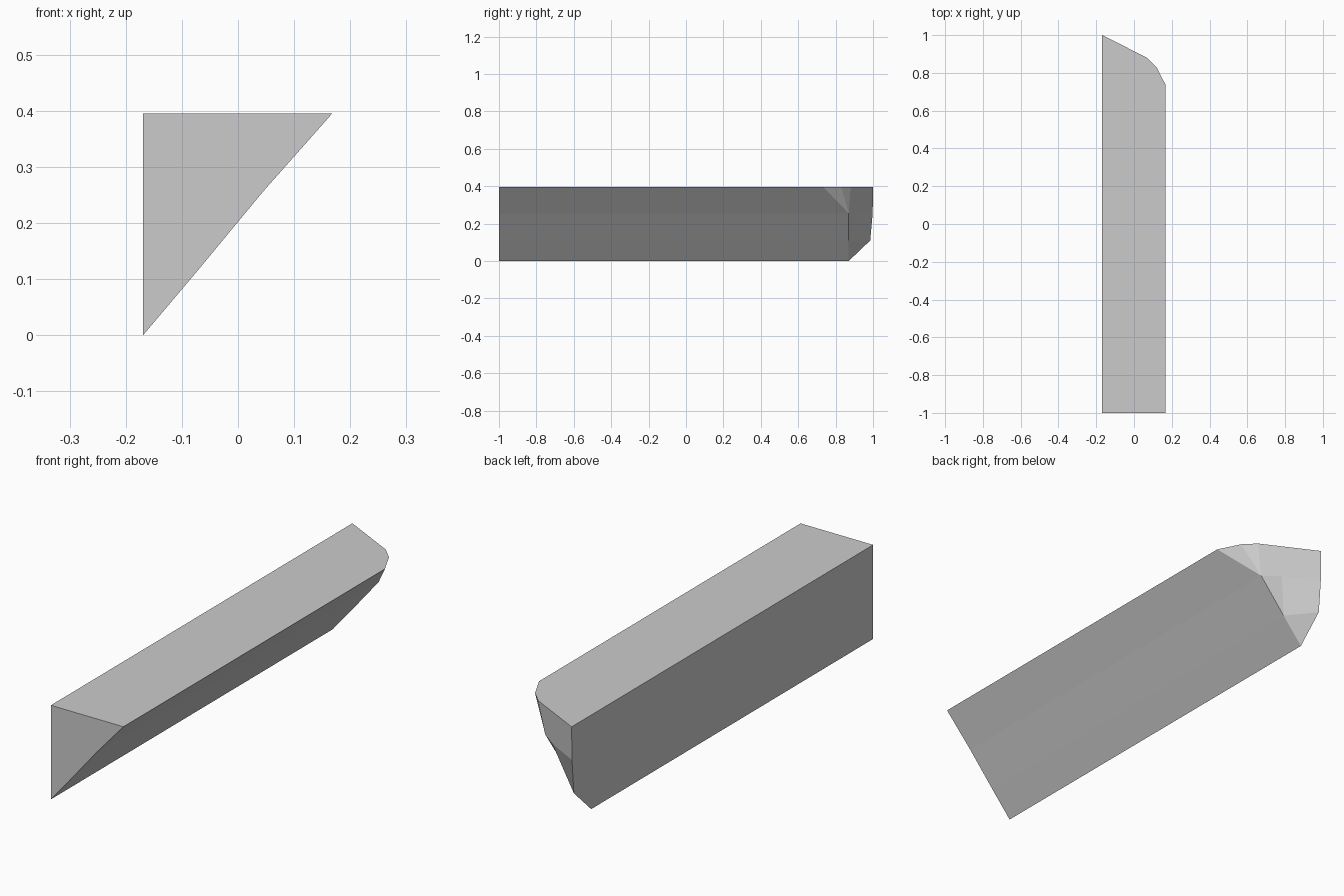
import bpy, bmesh

if "Cube" in bpy.data.objects:
    bpy.data.objects.remove(bpy.data.objects["Cube"])

# Wedge cross-section (x, z): the first four points run up the sloped face
profile = [(-0.169, 0), (-0.076, 0.11), (0.044, 0.255), (0.168, 0.395), (-0.169, 0.395)]

bm = bmesh.new()
front = [bm.verts.new((x, -1, z)) for x, z in profile]

# Back end: slope stops at three stations, the top corner is rounded
b0, b1, b2 = [bm.verts.new((x, 0.87, z)) for x, z in profile[:3]]
b3, c, d, e = [bm.verts.new((x, y, 0.395)) for x, y in
               [(0.168, 0.735), (0.12, 0.83), (0.07, 0.88), (-0.169, 1)]]
# Outer edge of the cut end and the inner corner of its notch
g, h, notch = [bm.verts.new(p) for p in
               [(-0.169, 0.998, 0.255), (-0.169, 0.985, 0.11), (-0.024, 0.921, 0.255)]]

# Sloped face strips
back = [b0, b1, b2, b3]
for i in range(3):
    bm.faces.new((front[i], front[i + 1], back[i + 1], back[i]))

# Front, left side, top
bm.faces.new(front)
bm.faces.new((front[0], b0, h, g, e, front[4]))
bm.faces.new((front[3], b3, c, d, e, front[4]))

# Rounded corner, stepped end and bottom chamfer
for f in [(b2, b3, c), (b2, c, d), (b2, d, e, g, notch),
          (notch, g, h, b1), (b1, notch, b2), (b0, b1, h)]:
    bm.faces.new(f)

bmesh.ops.recalc_face_normals(bm, faces=bm.faces)
mesh = bpy.data.meshes.new("wedge_beam")
bm.to_mesh(mesh)
bm.free()
bpy.context.collection.objects.link(bpy.data.objects.new("wedge_beam", mesh))
